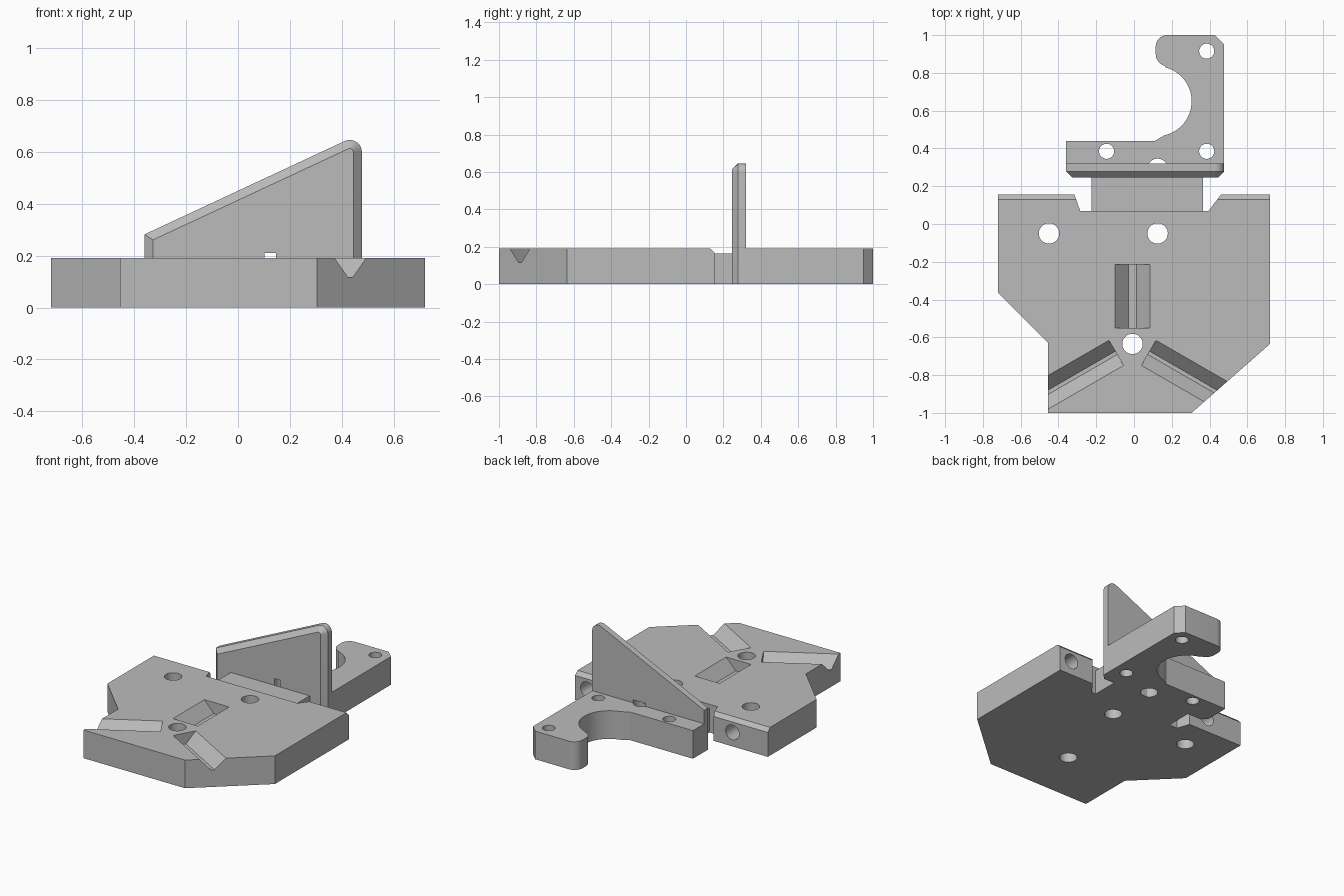
import bpy, bmesh
from math import sin, cos, tan, pi, radians
from mathutils import Matrix, Vector

if "Cube" in bpy.data.objects:
    bpy.data.objects.remove(bpy.data.objects["Cube"], do_unlink=True)

grey = bpy.data.materials.new("plain_grey")
grey.use_nodes = True
grey.diffuse_color = (0.5, 0.5, 0.5, 1)
grey.node_tree.nodes["Principled BSDF"].inputs["Base Color"].default_value = (0.5, 0.5, 0.5, 1)

THICK = 0.19      # plate thickness
FLOOR = 0.115     # groove floor height


def loft(name, rings, matrix=Matrix()):
    """Closed solid joining matching 3D rings."""
    bm = bmesh.new()
    loops = [[bm.verts.new(matrix @ Vector(p)) for p in ring] for ring in rings]
    n = len(loops[0])
    for a, b in zip(loops, loops[1:]):
        for i in range(n):
            j = (i + 1) % n
            bm.faces.new((a[i], a[j], b[j], b[i]))
    bm.faces.new(loops[0][::-1])
    bm.faces.new(loops[-1])
    bmesh.ops.recalc_face_normals(bm, faces=bm.faces)
    mesh = bpy.data.meshes.new(name)
    bm.to_mesh(mesh)
    bm.free()
    mesh.materials.append(grey)
    ob = bpy.data.objects.new(name, mesh)
    bpy.context.collection.objects.link(ob)
    return ob


def slab(name, outline, z0, z1):
    return loft(name, [[(x, y, z) for x, y in outline] for z in (z0, z1)])


def arc(cx, cy, r, start, end, steps):
    angles = [radians(start + (end - start) * i / steps) for i in range(steps + 1)]
    return [(cx + r * cos(a), cy + r * sin(a)) for a in angles]


def circle(x, y, r):
    return arc(x, y, r, 0, 360, 40)[:-1]


def hole(x, y, r, top=0.3):
    return slab("hole_cutter", circle(x, y, r), -0.1, top)


def bore(x, y0, y1, r):
    ring = circle(x, THICK / 2, r)
    return loft("bore_cutter", [[(u, y, v) for u, v in ring] for y in (y0, y1)])


def groove(half_top, half_floor, length, matrix):
    """Flat-bottomed V cutter running along local +x."""
    up = 0.02
    wide = half_top + up * (half_top - half_floor) / (THICK - FLOOR)
    section = [(-half_floor, FLOOR), (half_floor, FLOOR), (wide, THICK + up), (-wide, THICK + up)]
    return loft("groove_cutter", [[(x, y, z) for y, z in section] for x in (0, length)], matrix)


def cut(target, cutters):
    for c in cutters:
        c.hide_render = True
        m = target.modifiers.new("cut", 'BOOLEAN')
        m.operation, m.solver, m.object = 'DIFFERENCE', 'EXACT', c
        bpy.context.view_layer.objects.active = target
        bpy.ops.object.modifier_apply(modifier=m.name)
        bpy.data.objects.remove(c, do_unlink=True)


# Base plate with a notch at the back
plate = slab("base_plate", [
    (-0.72, 0.155), (-0.72, -0.365), (-0.455, -0.63), (-0.455, -1), (0.305, -1),
    (0.72, -0.635), (0.72, 0.155), (0.46, 0.155), (0.395, 0.07), (-0.285, 0.07),
    (-0.315, 0.155)], 0, THICK)

# Bevel along the top back edge of the plate
bevel = [(0.12, 0.2), (0.165, 0.155), (0.165, 0.2)]
cutters = [loft("bevel_cutter", [[(x, y, z) for y, z in bevel] for x in (-0.8, 0.8)])]

# Plate holes, vertical and from the back face
cutters += [hole(x, y, 0.054) for x, y in ((-0.45, -0.05), (0.125, -0.05), (-0.008, -0.635))]
cutters += [bore(-0.455, -0.05, 0.2, 0.05), bore(0.63, -0.05, 0.2, 0.05)]

# Three grooves meeting around the front hole
axis = -0.008
cutters.append(groove(0.0925, 0.022, 0.335,
                      Matrix.Translation((axis, -0.55, 0)) @ Matrix.Rotation(pi / 2, 4, 'Z')))
for side, angle in ((1, -30), (-1, 210)):
    cutters.append(groove(0.077, 0.01, 0.7,
                          Matrix.Translation((axis + side * 0.086, -0.6825, 0))
                          @ Matrix.Rotation(radians(angle), 4, 'Z')))
cut(plate, cutters)

# Lower neck joining plate and mount
neck = slab("neck", [(-0.225, 0.07), (0.365, 0.07), (0.365, 0.245), (-0.225, 0.245)], 0, 0.165)

# Hooked rear mount
mount = slab("hooked_mount",
             [(-0.36, 0.32), (0.477, 0.32), (0.477, 0.95), (0.427, 1)]
             + arc(0.175, 0.94, 0.06, 90, 180, 8)
             + arc(0.18, 0.9, 0.065, 180, 255, 8)
             + arc(0.12, 0.65, 0.185, 75, -77, 32)
             + [(0.11, 0.44), (-0.36, 0.44)], 0, THICK)
cut(mount, [hole(x, y, 0.04) for x, y in ((-0.145, 0.385), (0.385, 0.385), (0.385, 0.915))]
    + [hole(0.125, 0.293, 0.053)])


# Sloping upright fin with a bevelled front rim
def fin_ring(inset, y):
    slope, r, cx, cz = radians(25), 0.047 - inset, 0.43, 0.598
    left = -0.36 + inset
    foot = cz + r * cos(slope) - (cx - r * sin(slope) - left) * tan(slope)
    pts = [(left, 0), (left, foot)] + arc(cx, cz, r, 115, 0, 10) + [(cx + r, 0)]
    return [(x, y, z) for x, z in pts]


fin = loft("upright_fin", [fin_ring(0, 0.32), fin_ring(0, 0.278), fin_ring(0.033, 0.245)])
cut(fin, [hole(0.125, 0.293, 0.053, 0.21)])

# Smooth the round walls, keep the edges sharp
bpy.ops.object.select_all(action='DESELECT')
for ob in (plate, neck, mount, fin):
    ob.select_set(True)
bpy.context.view_layer.objects.active = plate
bpy.ops.object.shade_smooth_by_angle(angle=radians(25))
